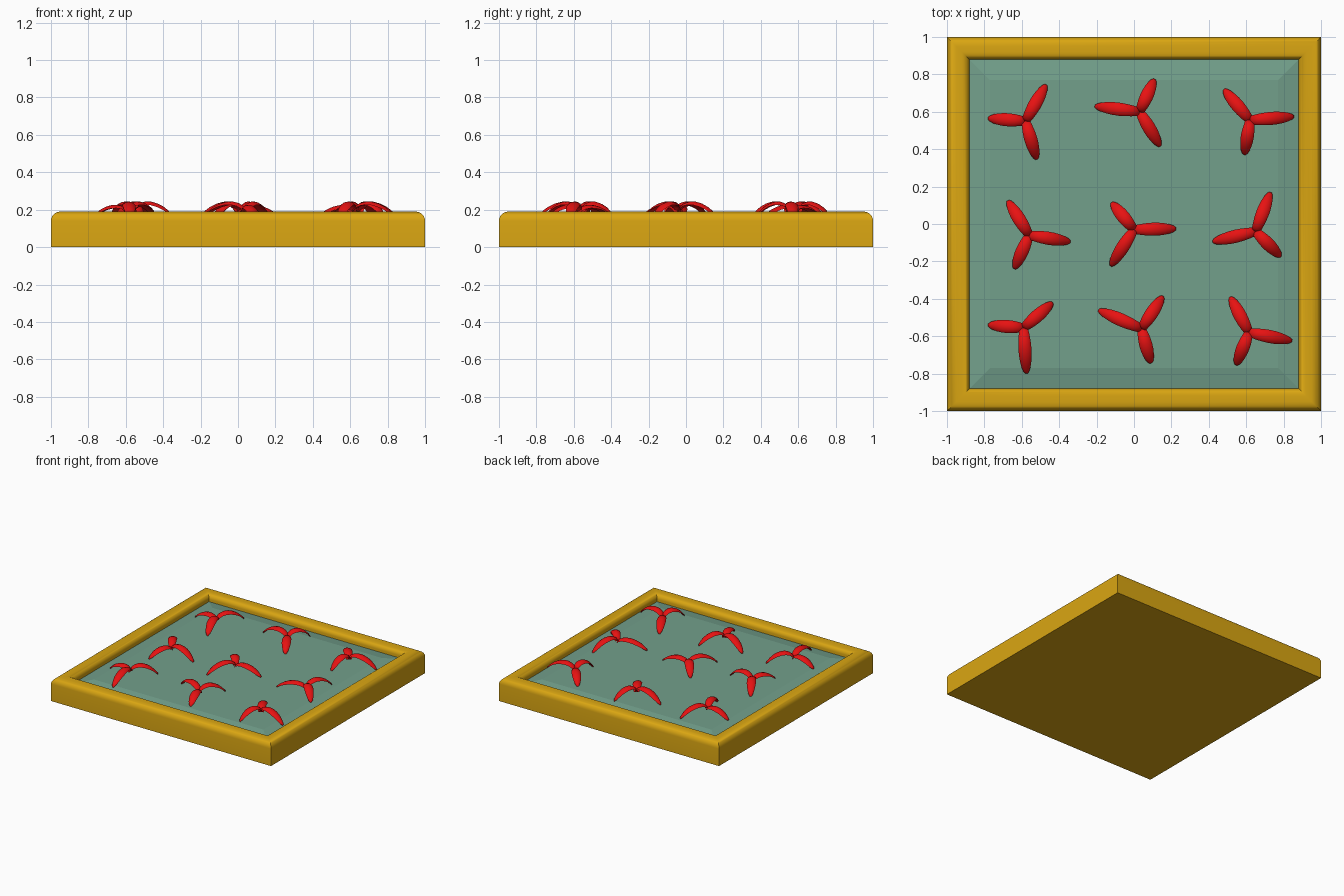
import bpy, bmesh, math
from mathutils import Vector

if "Cube" in bpy.data.objects:
    bpy.data.objects.remove(bpy.data.objects["Cube"])


def material(name, rgb):
    m = bpy.data.materials.new(name)
    m.diffuse_color = (*rgb, 1)
    m.use_nodes = True
    m.node_tree.nodes["Principled BSDF"].inputs["Base Color"].default_value = m.diffuse_color
    return m


def finish(bm, name, mat, angle):
    bmesh.ops.recalc_face_normals(bm, faces=bm.faces)
    me = bpy.data.meshes.new(name)
    bm.to_mesh(me)
    bm.free()
    ob = bpy.data.objects.new(name, me)
    bpy.context.collection.objects.link(ob)
    me.materials.append(mat)
    bpy.ops.object.select_all(action='DESELECT')
    ob.select_set(True)
    bpy.context.view_layer.objects.active = ob
    bpy.ops.object.shade_smooth_by_angle(angle=math.radians(angle))
    return ob


def loft(bm, rings):
    """Skin a list of closed point rings and cap both ends."""
    loops = [[bm.verts.new(p) for p in r] for r in rings]
    n = len(loops[0])
    for a, b in zip(loops, loops[1:]):
        for i in range(n):
            j = (i + 1) % n
            bm.faces.new((a[i], a[j], b[j], b[i]))
    bm.faces.new(loops[0][::-1])
    bm.faces.new(loops[-1])


def square_stack(name, profile, mat, angle):
    bm = bmesh.new()
    loft(bm, [[(sx * h, sy * h, z) for sx, sy in ((1, 1), (-1, 1), (-1, -1), (1, -1))]
              for h, z in profile])
    return finish(bm, name, mat, angle)


gold = material("gold", (0.70, 0.38, 0.006))
green = material("green", (0.17, 0.35, 0.26))
red = material("red", (0.80, 0.006, 0.006))

# Tray: mitred frame with rounded rim and closed bottom
R = 0.05
outer = [(1 - R + R * math.cos(a), 0.14 + R * math.sin(a))
         for a in [math.pi / 2 * i / 6 for i in range(7)]]
inner = [(0.92 - 0.04 * math.sin(a), 0.15 + 0.04 * math.cos(a))
         for a in [math.pi / 2 * i / 6 for i in range(7)]]
square_stack("tray_frame", [(1, 0)] + outer + inner + [(0.88, 0.08)], gold, 40)

# Bed: shallow raised panel with sloping borders
square_stack("tray_bed", [(0.882, 0.07), (0.882, 0.13), (0.77, 0.15)], green, 5)

# Flowers: centre, then three petal tips (the first petal arches lower)
flowers = [
    ((-.58, .55), (-.78, .565), (-.47, .745), (-.52, .345)),
    ((.03, .60), (.14, .415), (-.21, .63), (.11, .775)),
    ((.62, .555), (.48, .72), (.855, .575), (.59, .37)),
    ((-.56, -.06), (-.64, -.24), (-.675, .125), (-.34, -.095)),
    ((0, -.03), (.225, -.025), (-.12, .115), (-.125, -.225)),
    ((.65, -.04), (.42, -.095), (.73, .17), (.785, -.175)),
    ((-.59, -.555), (-.78, -.54), (-.435, -.42), (-.575, -.80)),
    ((.04, -.56), (.09, -.745), (-.19, -.46), (.155, -.385)),
    ((.615, -.58), (.515, -.39), (.845, -.625), (.545, -.755)),
]
# Petal stations: distance along, half width, height between bed and apex
stations = [(0, .020, .50), (.06, .025, .72), (.16, .029, .90), (.30, .033, 1.0),
            (.45, .035, .98), (.60, .034, .86), (.74, .030, .66), (.86, .024, .40),
            (.95, .016, .16), (1, .007, 0)]


def petal(bm, centre, tip, apex):
    c, t = Vector((*centre, 0)), Vector((*tip, 0))
    side = Vector((-(t - c).y, (t - c).x, 0)).normalized()
    low, n, rings = 0.155, 12, []
    for d, w, h in stations:
        mid = c.lerp(t, d) + Vector((0, 0, low + (apex - low) * h))
        ring = []
        for i in range(n):
            a = 2 * math.pi * i / n
            u = math.cos(a)
            # thin crescent section, drooping at the edges
            z = 0.006 * math.sin(a) - 0.35 * w * u * u
            ring.append(mid + side * (w * u) + Vector((0, 0, z)))
        rings.append(ring)
    loft(bm, rings)


for k, (centre, *tips) in enumerate(flowers):
    bm = bmesh.new()
    for i, tip in enumerate(tips):
        petal(bm, centre, tip, 0.220 if i == 0 else 0.238)
    finish(bm, f"flower_{k + 1}", red, 60)
